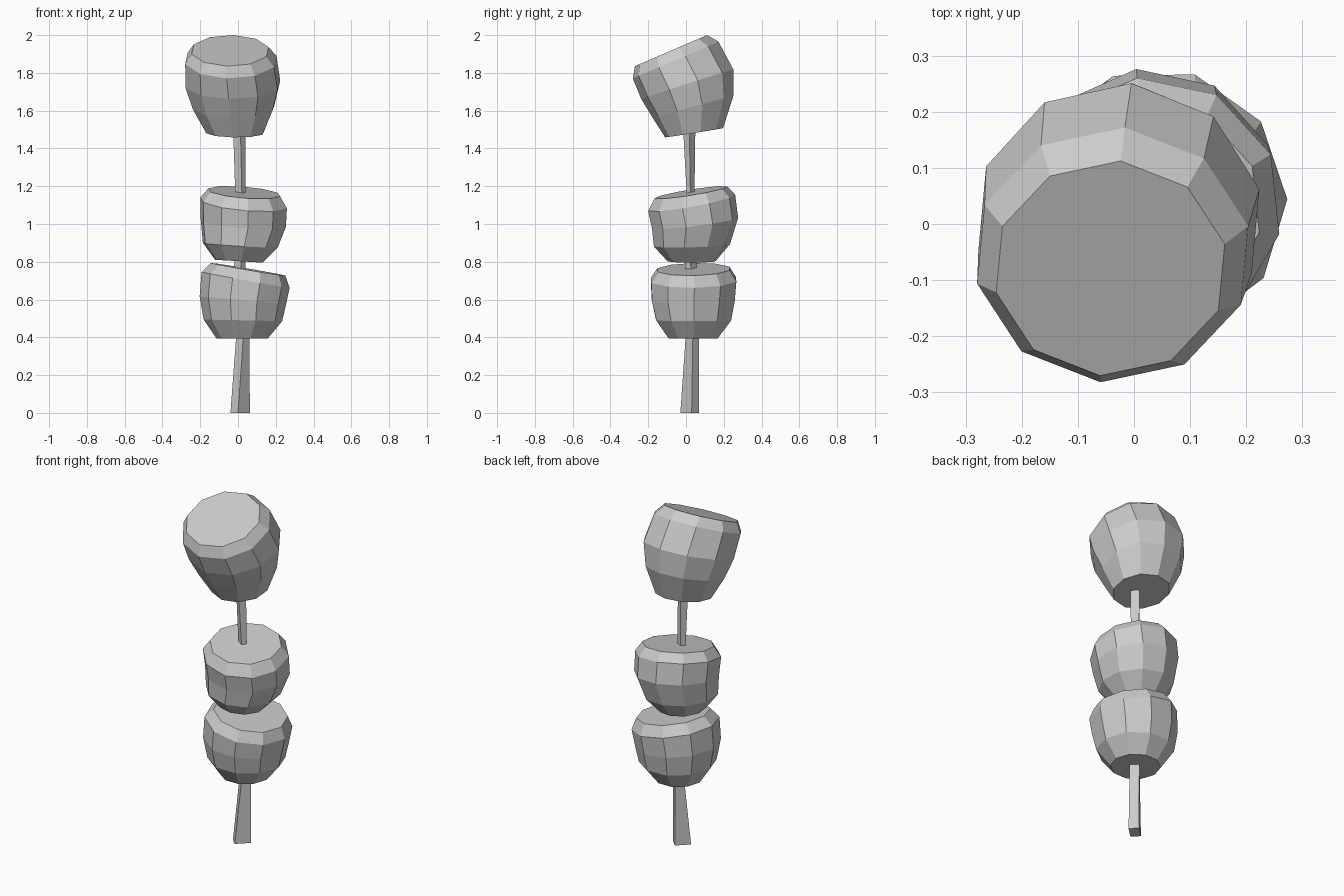
import bpy, bmesh
from math import cos, sin, sqrt, radians


def mesh_object(name, bm):
    bmesh.ops.recalc_face_normals(bm, faces=bm.faces[:])
    me = bpy.data.meshes.new(name)
    bm.to_mesh(me)
    bm.free()
    ob = bpy.data.objects.new(name, me)
    bpy.context.collection.objects.link(ob)
    return ob


def loft(name, loops):
    """Bridge a stack of point loops and close both ends with flat caps."""
    bm = bmesh.new()
    rings = [[bm.verts.new(p) for p in loop] for loop in loops]
    n = len(rings[0])
    for a, b in zip(rings, rings[1:]):
        for i in range(n):
            j = (i + 1) % n
            bm.faces.new((a[i], a[j], b[j], b[i]))
    bm.faces.new(rings[0][::-1])
    bm.faces.new(rings[-1])
    return mesh_object(name, bm)


def tilted_ring(cx, cy, cz, r, sx, sy, phase, n=10):
    """Circle of n points on a plane with slopes sx, sy."""
    kx, ky = 1 / sqrt(1 + sx * sx), 1 / sqrt(1 + sy * sy)
    pts = []
    for i in range(n):
        a = radians(phase + 360 * i / n)
        dx, dy = r * cos(a) * kx, r * sin(a) * ky
        pts.append((cx + dx, cy + dy, cz + sx * dx + sy * dy))
    return pts


# Ball rows, bottom to top: centre x, y, z, radius, slope in x, slope in y
balls = {
    "lower_ball": (1, [
        (0.022, 0.038, 0.393, 0.135, 0.0, 0.0),
        (0.026, 0.040, 0.490, 0.208, -0.02, 0.0),
        (0.026, 0.038, 0.597, 0.230, -0.09, 0.0),
        (0.040, 0.040, 0.704, 0.237, -0.18, 0.01),
        (0.054, 0.040, 0.760, 0.200, -0.17, 0.02)]),
    "middle_ball": (24, [
        (0.004, 0.030, 0.803, 0.128, -0.06, 0.0),
        (0.012, 0.032, 0.888, 0.203, -0.06, 0.03),
        (0.028, 0.048, 1.005, 0.231, -0.07, 0.12),
        (0.030, 0.030, 1.112, 0.235, -0.09, 0.18),
        (0.033, 0.025, 1.167, 0.195, -0.08, 0.16)]),
    "top_ball": (13, [
        (-0.015, 0.043, 1.483, 0.156, -0.01, 0.16),
        (-0.022, 0.037, 1.620, 0.222, 0.01, 0.27),
        (-0.027, 0.007, 1.740, 0.257, 0.01, 0.32),
        (-0.038, -0.055, 1.868, 0.248, 0.0, 0.43),
        (-0.042, -0.079, 1.918, 0.209, 0.0, 0.43)]),
}
for name, (phase, rows) in balls.items():
    loft(name, [tilted_ring(*row, phase) for row in rows])

# Four-sided stick running through the balls: left, front, right, back corners
stick_rows = [
    (0.00, (-0.04, 0.01), (0.00, -0.03), (0.063, 0.03), (0.023, 0.07)),
    (0.40, (-0.01, 0.034), (0.028, -0.002), (0.060, 0.036), (0.022, 0.07)),
    (0.78, (-0.020, 0.026), (0.015, -0.005), (0.040, 0.025), (0.005, 0.055)),
    (1.17, (-0.015, 0.025), (0.020, 0.003), (0.040, 0.023), (0.005, 0.045)),
    (1.54, (-0.027, 0.016), (0.012, -0.017), (0.040, 0.017), (0.001, 0.050)),
]
loft("stick", [[(x, y, z) for x, y in pts] for z, *pts in stick_rows])
